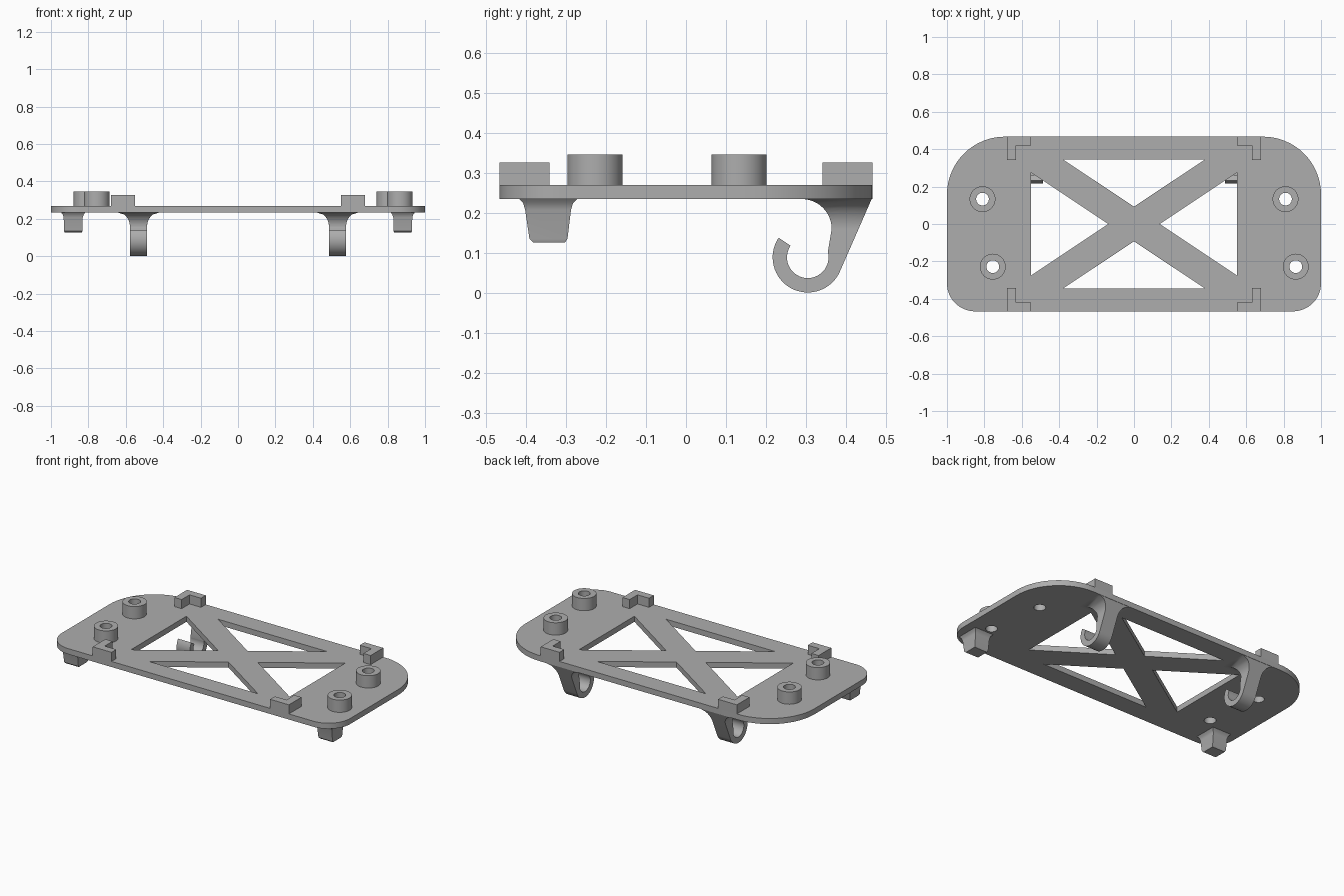
import bpy, bmesh, math
from mathutils import Matrix, Vector

if "Cube" in bpy.data.objects:
    bpy.data.objects.remove(bpy.data.objects["Cube"])

grey = bpy.data.materials.new("plain_grey")
grey.use_nodes = True
colour = (0.42, 0.42, 0.42, 1)
grey.diffuse_color = colour
grey.node_tree.nodes["Principled BSDF"].inputs["Base Color"].default_value = colour

BASE, TOP = 0.235, 0.27
HALF_Y = 0.467


def arc(cx, cy, r, start, end, n=16):
    angles = [math.radians(start + (end - start) * i / n) for i in range(n + 1)]
    return [(cx + r * math.cos(a), cy + r * math.sin(a)) for a in angles]


def circle(cx, cy, r, n=48):
    return arc(cx, cy, r, 0, 360, n)[:-1]


def finish(name, bm):
    bmesh.ops.recalc_face_normals(bm, faces=bm.faces)
    mesh = bpy.data.meshes.new(name)
    bm.to_mesh(mesh)
    bm.free()
    mesh.materials.append(grey)
    ob = bpy.data.objects.new(name, mesh)
    bpy.context.collection.objects.link(ob)
    bpy.ops.object.select_all(action='DESELECT')
    ob.select_set(True)
    bpy.context.view_layer.objects.active = ob
    bpy.ops.object.shade_smooth_by_angle(angle=math.radians(30))
    return ob


def prism(loops, low, high):
    """Extrude closed outlines between two heights; inner loops become holes."""
    curve = bpy.data.curves.new("outline", 'CURVE')
    curve.dimensions = '2D'
    curve.fill_mode = 'BOTH'
    curve.extrude = (high - low) / 2
    for loop in loops:
        spline = curve.splines.new('POLY')
        spline.points.add(len(loop) - 1)
        for point, (x, y) in zip(spline.points, loop):
            point.co = (x, y, 0, 1)
        spline.use_cyclic_u = True
    helper = bpy.data.objects.new("outline", curve)
    mesh = helper.to_mesh()
    bm = bmesh.new()
    bm.from_mesh(mesh)
    helper.to_mesh_clear()
    bpy.data.objects.remove(helper)
    bpy.data.curves.remove(curve)
    bmesh.ops.remove_doubles(bm, verts=bm.verts, dist=0.0001)
    bmesh.ops.translate(bm, verts=bm.verts, vec=(0, 0, (low + high) / 2))
    return bm


# Plate: rounded outline, cross-braced window and screw holes
posts = [(-0.81, 0.133), (0.81, 0.133), (-0.755, -0.228), (0.865, -0.228)]
BACK, FRONT = 0.31, 0.15
outline = (arc(1 - BACK, HALF_Y - BACK, BACK, 0, 90)
           + arc(BACK - 1, HALF_Y - BACK, BACK, 90, 180)
           + arc(FRONT - 1, FRONT - HALF_Y, FRONT, 180, 270)
           + arc(1 - FRONT, FRONT - HALF_Y, FRONT, 270, 360))
windows = []
for s in (-1, 1):
    windows.append([(-0.38, s * 0.345), (0.38, s * 0.345), (0, s * 0.093)])
    windows.append([(s * 0.55, 0.275), (s * 0.55, -0.275), (s * 0.137, 0)])
holes = [circle(x, y, 0.034) for x, y in posts]
finish("plate", prism([outline] + windows + holes, BASE, TOP))

# Screw posts
for i, (x, y) in enumerate(posts):
    finish(f"screw_post_{i + 1}",
           prism([circle(x, y, 0.069), circle(x, y, 0.034)], TOP, 0.347))

# L-shaped corner stops
stop = [(0.68, HALF_Y), (0.68, 0.342), (0.63, 0.342),
        (0.63, 0.42), (0.55, 0.42), (0.55, HALF_Y)]
for sx, side in ((1, "left"), (-1, "right")):
    for sy, end in ((1, "back"), (-1, "front")):
        finish(f"corner_stop_{end}_{side}",
               prism([[(sx * x, sy * y) for x, y in stop]], TOP, 0.327))

# Hooks: side profile, with the root flaring into the plate
HY, HZ, FILLET = 0.305, 0.089, 0.075
profile = (arc(HY, HZ, 0.088, 146, 336, 32)
           + [(0.465, BASE)]
           + arc(0.29, BASE - FILLET, FILLET, 90, 0, 12)
           + arc(HY, HZ, 0.052, 375, 146, 32))
to_side = Matrix(((0, 0, 1, 0), (1, 0, 0, 0), (0, 1, 0, 0), (0, 0, 0, 1)))
for sx, side in ((1, "left"), (-1, "right")):
    bm = prism([profile], -0.046, 0.046)
    bmesh.ops.transform(bm, matrix=to_side, verts=bm.verts)
    for i in range(10):
        drop = FILLET * math.cos(math.radians(9 * i))
        bmesh.ops.bisect_plane(bm, geom=bm.verts[:] + bm.edges[:] + bm.faces[:],
                               plane_co=Vector((0, 0, BASE - drop)),
                               plane_no=Vector((0, 0, 1)))
    for v in bm.verts:
        rise = min(max(v.co.z - (BASE - FILLET), 0), FILLET)
        flare = FILLET - math.sqrt(FILLET ** 2 - rise ** 2)
        v.co.x += math.copysign(flare * 0.9, v.co.x)
        v.co.x += sx * 0.532
    finish(f"hook_{side}", bm)

# Front feet: tapered blocks, flared at the plate and eased at the bottom
sections = [(BASE, 0.066, -0.417, -0.273), (0.225, 0.057, -0.408, -0.283),
            (0.208, 0.051, -0.403, -0.288), (0.135, 0.049, -0.392, -0.297),
            (0.126, 0.045, -0.382, -0.303)]
for sx, side in ((1, "left"), (-1, "right")):
    bm = bmesh.new()
    rings = [[bm.verts.new((sx * 0.881 + dx, y, z))
              for dx, y in ((-h, y0), (h, y0), (h, y1), (-h, y1))]
             for z, h, y0, y1 in sections]
    for a, b in zip(rings, rings[1:]):
        for i in range(4):
            j = (i + 1) % 4
            bm.faces.new((a[i], a[j], b[j], b[i]))
    bm.faces.new(rings[0])
    bm.faces.new(rings[-1])
    finish(f"front_foot_{side}", bm)
